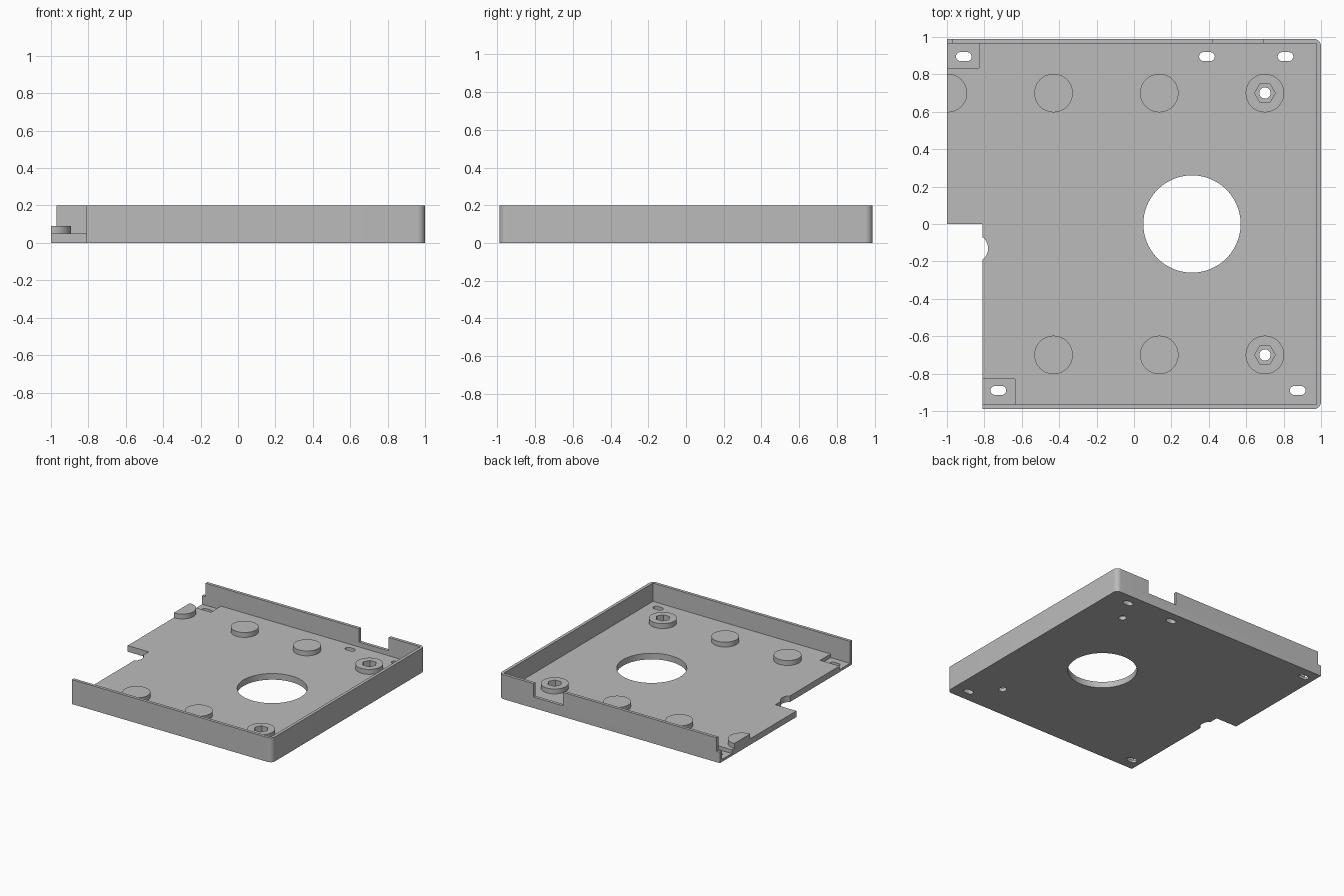
import bpy, bmesh
from math import cos, sin, pi, radians

if "Cube" in bpy.data.objects:
    bpy.data.objects.remove(bpy.data.objects["Cube"])

grey = bpy.data.materials.new("light_grey")
grey.use_nodes = True
grey.diffuse_color = (0.5, 0.5, 0.5, 1)
grey.node_tree.nodes["Principled BSDF"].inputs["Base Color"].default_value = (0.5, 0.5, 0.5, 1)

FLOOR, BOSS_TOP, RIM = 0.05, 0.09, 0.2


def arc(x, y, r, start=0, end=360, n=48):
    """Points along an arc; a full circle leaves out the repeated end point."""
    steps = n if end - start == 360 else n + 1
    angles = [radians(start + (end - start) * i / n) for i in range(steps)]
    return [(x + r * cos(a), y + r * sin(a)) for a in angles]


def rect(x0, x1, y0, y1):
    return [(x0, y0), (x1, y0), (x1, y1), (x0, y1)]


def slot(x, y, half=0.018, r=0.024):
    return arc(x + half, y, r, -90, 90, 10) + arc(x - half, y, r, 90, 270, 10)


def prism(name, outline, z0, z1):
    """Extrude a counter-clockwise outline between two heights."""
    bm = bmesh.new()
    face = bm.faces.new([bm.verts.new((x, y, z0)) for x, y in outline])
    top = bmesh.ops.extrude_face_region(bm, geom=[face])["geom"]
    bmesh.ops.translate(bm, vec=(0, 0, z1 - z0),
                        verts=[v for v in top if isinstance(v, bmesh.types.BMVert)])
    bmesh.ops.recalc_face_normals(bm, faces=bm.faces)
    mesh = bpy.data.meshes.new(name)
    bm.to_mesh(mesh)
    bm.free()
    mesh.materials.append(grey)
    obj = bpy.data.objects.new(name, mesh)
    bpy.context.collection.objects.link(obj)
    return obj


def activate(obj):
    bpy.ops.object.select_all(action='DESELECT')
    obj.select_set(True)
    bpy.context.view_layer.objects.active = obj


def cut(obj, outline, z0, z1):
    """Subtract a prism from an object and discard the cutter."""
    cutter = prism("cutter", outline, z0, z1)
    cutter.hide_render = True
    mod = obj.modifiers.new("cut", 'BOOLEAN')
    mod.operation, mod.solver, mod.object = 'DIFFERENCE', 'EXACT', cutter
    activate(obj)
    bpy.ops.object.modifier_apply(modifier=mod.name)
    bpy.data.objects.remove(cutter)


# Tray: stepped outline with rounded right corners
outline = ([(-0.81, -0.99)] + arc(0.96, -0.95, 0.04, -90, 0, 8)
           + arc(0.96, 0.95, 0.04, 0, 90, 8)
           + [(-1, 0.99), (-1, 0), (-0.81, 0)])
tray = prism("tray", outline, 0, RIM)

# Hollow interior, open on the left
cut(tray, rect(-1.1, 0.975, -0.965, 0.965), FLOOR, 0.3)

# Gap in the back wall and step at its left end
cut(tray, rect(0.42, 0.69, 0.9, 1.1), BOSS_TOP, 0.3)
cut(tray, rect(-1.1, -0.97, 0.9, 1.1), BOSS_TOP, 0.3)

# Recessed corner pockets
cut(tray, rect(-1.1, -0.83, 0.835, 0.965), 0.02, 0.1)
cut(tray, rect(-0.9, -0.635, -0.965, -0.83), 0.02, 0.1)

# Large opening and curved bite in the left edge
cut(tray, arc(0.31, 0, 0.26, n=96), -0.1, 0.1)
cut(tray, arc(-0.855, -0.13, 0.075), -0.1, 0.1)

# Mounting slots
for x, y in [(-0.91, 0.895), (0.39, 0.895), (0.81, 0.895), (-0.725, -0.89), (0.875, -0.89)]:
    cut(tray, slot(x, y), -0.1, 0.1)

# Round bosses in two rows; the right ones hold a hex recess and a screw hole
bosses = []
for side, y in (("front", -0.7), ("back", 0.7)):
    for i, x in enumerate((-0.43, 0.135, 0.7)):
        boss = prism(f"{side}_boss_{i + 1}", arc(x, y, 0.103), FLOOR, BOSS_TOP)
        bosses.append(boss)
    for part in (tray, boss):
        cut(part, arc(x, y, 0.055, n=6), 0.03, 0.2)
        cut(part, arc(x, y, 0.03, n=24), -0.1, 0.2)

# Half boss cut off by the left edge
half = prism("back_edge_boss", arc(-0.995, 0.7, 0.103), FLOOR, BOSS_TOP)
cut(half, rect(-1.3, -1, 0.5, 0.9), 0, 0.2)

for obj in [tray, half] + bosses:
    activate(obj)
    bpy.ops.object.shade_smooth_by_angle(angle=radians(30))
